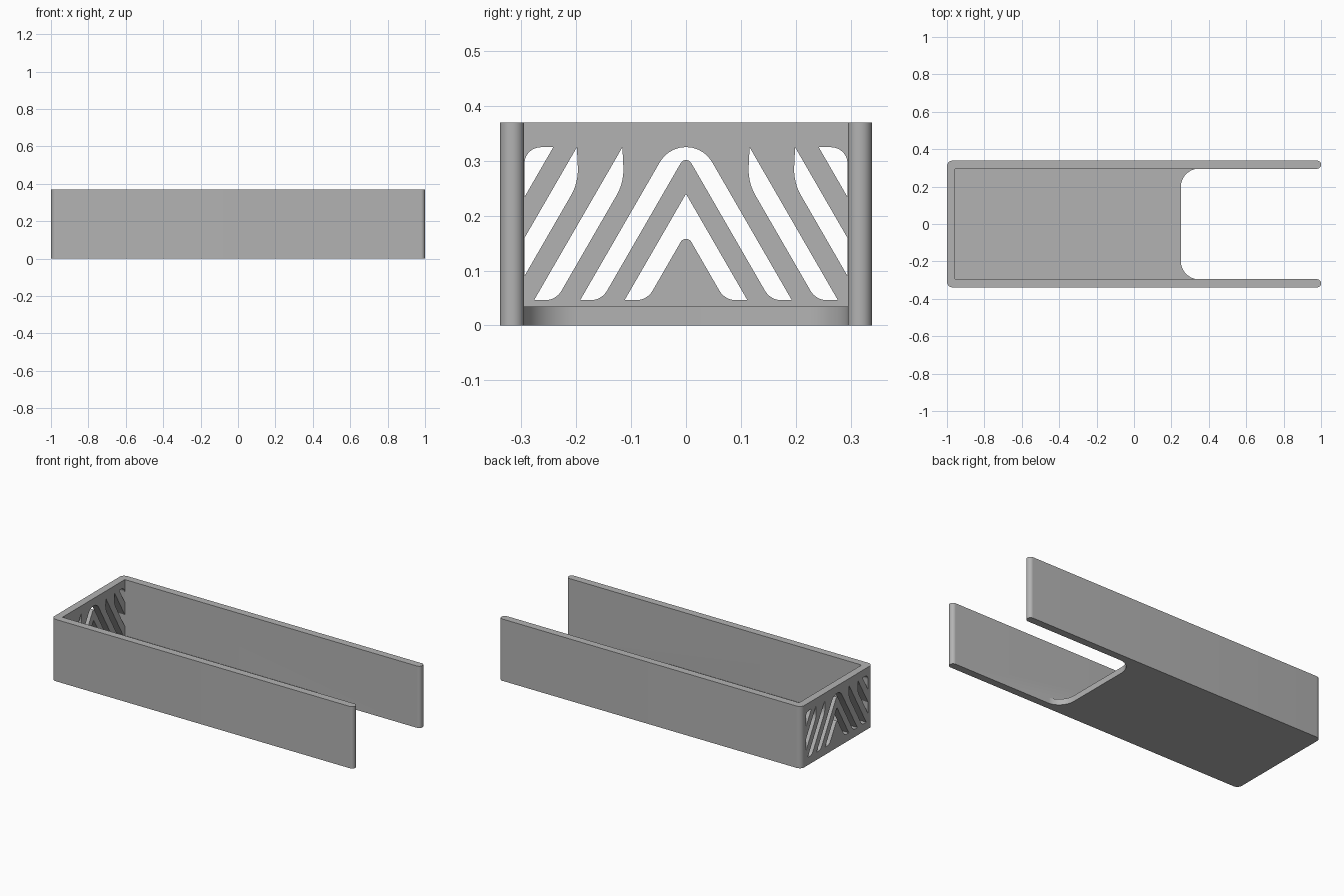
import bpy, bmesh, math
from mathutils import Vector

if "Cube" in bpy.data.objects:
    bpy.data.objects.remove(bpy.data.objects["Cube"], do_unlink=True)

HEIGHT, FLOOR = 0.37, 0.035
INNER, OUTER = 0.295, 0.339
SLOPE = math.sqrt(3)
LOW, TOP = 0.046, 0.325      # lower and upper limits of the slots

grey = bpy.data.materials.new("plain grey")
grey.use_nodes = True
grey.diffuse_color = (0.45, 0.45, 0.45, 1)
grey.node_tree.nodes["Principled BSDF"].inputs["Base Color"].default_value = (0.45, 0.45, 0.45, 1)


def rounded(corners, steps=10):
    """Outline from (u, v, radius) corners, with each corner filleted."""
    out = []
    for i, (u, v, r) in enumerate(corners):
        p = Vector((u, v))
        if r == 0:
            out.append(p)
            continue
        a = (Vector(corners[i - 1][:2]) - p).normalized()
        b = (Vector(corners[(i + 1) % len(corners)][:2]) - p).normalized()
        half = a.angle(b) / 2
        centre = p + (a + b).normalized() * r / math.sin(half)
        start = p + a * r / math.tan(half) - centre
        end = p + b * r / math.tan(half) - centre
        sweep = start.angle(end)
        for k in range(steps + 1):
            t = k / steps
            out.append(centre + (start * math.sin((1 - t) * sweep)
                                 + end * math.sin(t * sweep)) / math.sin(sweep))
    return out


def prism(name, outline, place, depth):
    """Solid made by extruding an outline; place maps (u, v) to a point."""
    bm = bmesh.new()
    face = bm.faces.new([bm.verts.new(place(*p)) for p in outline])
    new = bmesh.ops.extrude_face_region(bm, geom=[face])["geom"]
    bmesh.ops.translate(bm, vec=depth, verts=[e for e in new if isinstance(e, bmesh.types.BMVert)])
    bmesh.ops.recalc_face_normals(bm, faces=bm.faces)
    mesh = bpy.data.meshes.new(name)
    bm.to_mesh(mesh)
    bm.free()
    mesh.materials.append(grey)
    obj = bpy.data.objects.new(name, mesh)
    bpy.context.collection.objects.link(obj)
    return obj


def boolean(target, tool, operation):
    mod = target.modifiers.new(operation.lower(), "BOOLEAN")
    mod.operation, mod.solver, mod.object = operation, "EXACT", tool
    bpy.context.view_layer.objects.active = target
    bpy.ops.object.modifier_apply(modifier=mod.name)
    bpy.data.objects.remove(tool, do_unlink=True)


def mirrored(half):
    """Complete a chevron whose first and last corners lie on the centre line."""
    return half + [(-u, v, r) for u, v, r in half[-2:0:-1]]


# U-shaped wall with rounded free ends and square inner corners
half_wall = [(-1, OUTER, 0.03), (1, OUTER, 0.0215), (1, INNER, 0.0215), (-0.956, INNER, 0)]
wall = half_wall + [(x, -y, r) for x, y, r in reversed(half_wall)]
tray = prism("tray", rounded(wall), lambda x, y: (x, y, 0), (0, 0, HEIGHT))

# Floor with a round-cornered notch at the open end
edge = INNER + 0.0005
floor = rounded([(-0.98, -0.31, 0), (0.35, -0.31, 0), (0.35, -edge - 0.001, 0),
                 (0.25, -edge, 0.1), (0.25, edge, 0.1),
                 (0.35, edge + 0.001, 0), (0.35, 0.31, 0), (-0.98, 0.31, 0)], 16)
boolean(tray, prism("floor", floor, lambda x, y: (x, y, 0), (0, 0, FLOOR)), "UNION")


# Slots in the end wall: two chevrons, then slanted slots on both sides
def apex(foot):
    return LOW + foot * SLOPE


def chevron(outer, inner, outer_radius):
    return mirrored([(0, apex(outer), outer_radius), (outer, LOW, 0),
                     (inner, LOW, 0.035), (0, apex(inner), 0.011)])


def side_slots(s):
    pitch, lim = 0.083, INNER - 0.0005
    foot, inner = 0.277, 0.237
    tip = foot - (TOP - LOW) / SLOPE
    bend = tip - 0.003
    bend_z = LOW + (inner - bend) * SLOPE
    full = [(foot, LOW, 0), (tip, TOP, 0), (bend, bend_z, 0.095), (inner, LOW, 0.035)]
    cropped = [(lim, LOW + (foot + pitch - lim) * SLOPE, 0), (tip + pitch, TOP, 0),
               (bend + pitch, bend_z, 0.095), (lim, LOW + (inner + pitch - lim) * SLOPE, 0)]
    corner = [(0.242, TOP, 0), (lim, TOP, 0.03), (lim, TOP - (lim - 0.242) * SLOPE, 0)]
    return [[(s * u, v, r) for u, v, r in slot] for slot in (full, cropped, corner)]


slots = [chevron(0.112, 0.071, 0), chevron(0.193, 0.154, 0.055)]
slots += side_slots(1) + side_slots(-1)
for slot in slots:
    cutter = prism("slot_cutter", rounded(slot), lambda y, z: (-1.05, y, z), (0.15, 0, 0))
    cutter.hide_render = True
    boolean(tray, cutter, "DIFFERENCE")

# Smooth the fillets, keep the edges sharp
bpy.ops.object.select_all(action="DESELECT")
tray.select_set(True)
bpy.context.view_layer.objects.active = tray
bpy.ops.object.shade_smooth_by_angle(angle=math.radians(25))
